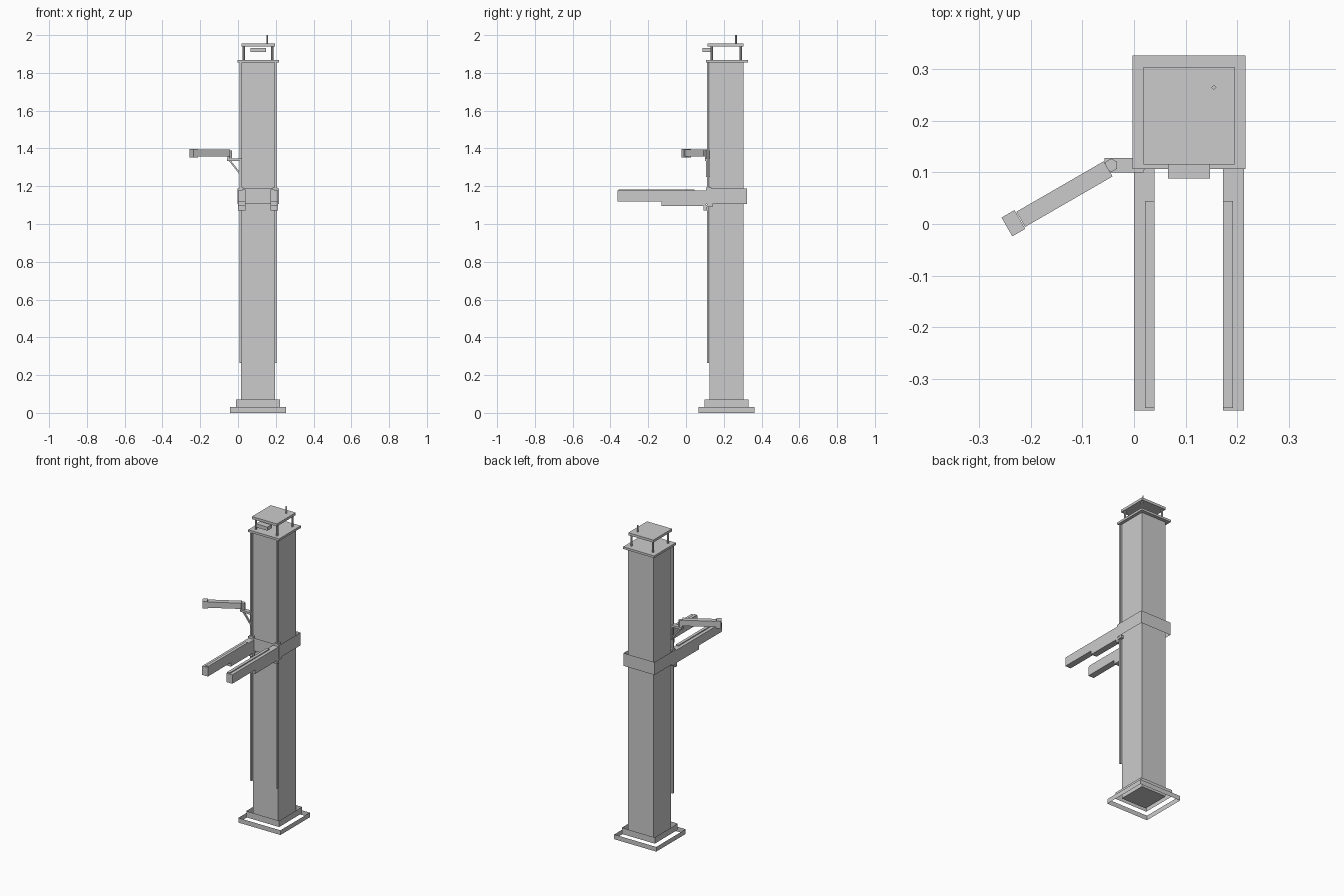
import bpy, bmesh, math
from mathutils import Vector, Matrix

if "Cube" in bpy.data.objects:
    bpy.data.objects.remove(bpy.data.objects["Cube"])


def finish(name, bm):
    bmesh.ops.recalc_face_normals(bm, faces=bm.faces)
    me = bpy.data.meshes.new(name)
    bm.to_mesh(me)
    bm.free()
    ob = bpy.data.objects.new(name, me)
    bpy.context.collection.objects.link(ob)
    return ob


def box(name, x, y, z, angle=0.0):
    """Box from (min, max) pairs, turned about its own centre in plan."""
    bm = bmesh.new()
    c = Vector((sum(x) / 2, sum(y) / 2, sum(z) / 2))
    size = (x[1] - x[0], y[1] - y[0], z[1] - z[0], 1)
    m = Matrix.Translation(c) @ Matrix.Rotation(angle, 4, 'Z') @ Matrix.Diagonal(size)
    bmesh.ops.create_cube(bm, size=1, matrix=m)
    return finish(name, bm)


def sleeve(name, x, y, z):
    """Four upright walls, open above and below."""
    ob = box(name, x, y, z)
    bm = bmesh.new()
    bm.from_mesh(ob.data)
    caps = [f for f in bm.faces if abs(f.normal.z) > 0.9]
    bmesh.ops.delete(bm, geom=caps, context='FACES_ONLY')
    bm.to_mesh(ob.data)
    bm.free()
    return ob


def rod(name, x, y, z, r, sides):
    bm = bmesh.new()
    bmesh.ops.create_cone(bm, cap_ends=True, segments=sides, radius1=r, radius2=r,
                          depth=z[1] - z[0],
                          matrix=Matrix.Translation((x, y, (z[0] + z[1]) / 2)))
    return finish(name, bm)


def prism(name, pts, vec):
    """Extrude a flat outline along vec."""
    bm = bmesh.new()
    f = bm.faces.new([bm.verts.new(p) for p in pts])
    r = bmesh.ops.extrude_face_region(bm, geom=[f])
    bmesh.ops.translate(bm, vec=vec,
                        verts=[v for v in r['geom'] if isinstance(v, bmesh.types.BMVert)])
    return finish(name, bm)


CX = 0.1065  # centre line of the column


def pair(a, b):
    """x range and its mirror about the column centre line."""
    return (('left', (a, b)), ('right', (2 * CX - b, 2 * CX - a)))


# Column and stepped open base
box('column', (0.017, 0.196), (0.125, 0.305), (0.03, 1.857))
sleeve('base_lower', (-0.043, 0.255), (0.065, 0.362), (0, 0.03))
sleeve('base_upper', (-0.01, 0.223), (0.098, 0.33), (0.03, 0.07))

# Sliding collar
sleeve('collar', (-0.003, 0.216), (0.107, 0.323), (1.105, 1.187))

# Front rails, fork arms with pads, collar clips
arm_profile = ((-0.362, 1.12), (-0.13, 1.12), (-0.13, 1.095), (0.107, 1.095),
               (0.107, 1.177), (-0.362, 1.177))
for side, x in pair(0.009, 0.02):
    box('rail_' + side, x, (0.11, 0.121), (0.265, 1.857))
for side, x in pair(0.0, 0.04):
    prism('fork_arm_' + side, [(x[0], y, z) for y, z in arm_profile], (0.04, 0, 0))
    box('lower_clip_' + side, x, (0.092, 0.112), (1.072, 1.1))
    box('lower_tab_' + side, x, (0.11, 0.14), (1.09, 1.106))
for side, x in pair(0.021, 0.04):
    box('arm_pad_' + side, x, (-0.357, 0.045), (1.175, 1.183))
for side, x in pair(0.004, 0.03):
    box('upper_clip_' + side, x, (0.107, 0.135), (1.18, 1.194))

# Cap plate, posts, roof, lamp and aerial
box('cap_plate', (-0.003, 0.216), (0.107, 0.327), (1.855, 1.869))
for side, (a, b) in pair(0.026, 0.036):
    for end, y in (('front', 0.137), ('back', 0.29)):
        rod('post_%s_%s' % (end, side), (a + b) / 2, y, (1.868, 1.942), 0.006, 8)
box('roof', (0.018, 0.195), (0.115, 0.305), (1.94, 1.956))
box('lamp_box', (0.066, 0.147), (0.088, 0.135), (1.91, 1.933))
rod('aerial', 0.155, 0.265, (1.955, 2.0), 0.005, 4)

# Swinging side arm on a braced bracket
box('bracket_shelf', (-0.057, 0.018), (0.1, 0.128), (1.333, 1.346))
box('bracket_plate', (0.01, 0.02), (0.105, 0.128), (1.25, 1.346))
prism('bracket_brace', ((-0.048, 0.109, 1.334), (-0.036, 0.109, 1.334),
                        (0.018, 0.109, 1.264), (0.018, 0.109, 1.25)), (0, 0.01, 0))
rod('pivot', -0.044, 0.114, (1.345, 1.39), 0.013, 6)
a = math.radians(30)
box('side_arm', (-0.233, -0.037), (0.041, 0.075), (1.357, 1.394), a)
box('side_arm_head', (-0.2485, -0.2195), (-0.0195, 0.0225), (1.352, 1.398), a)
